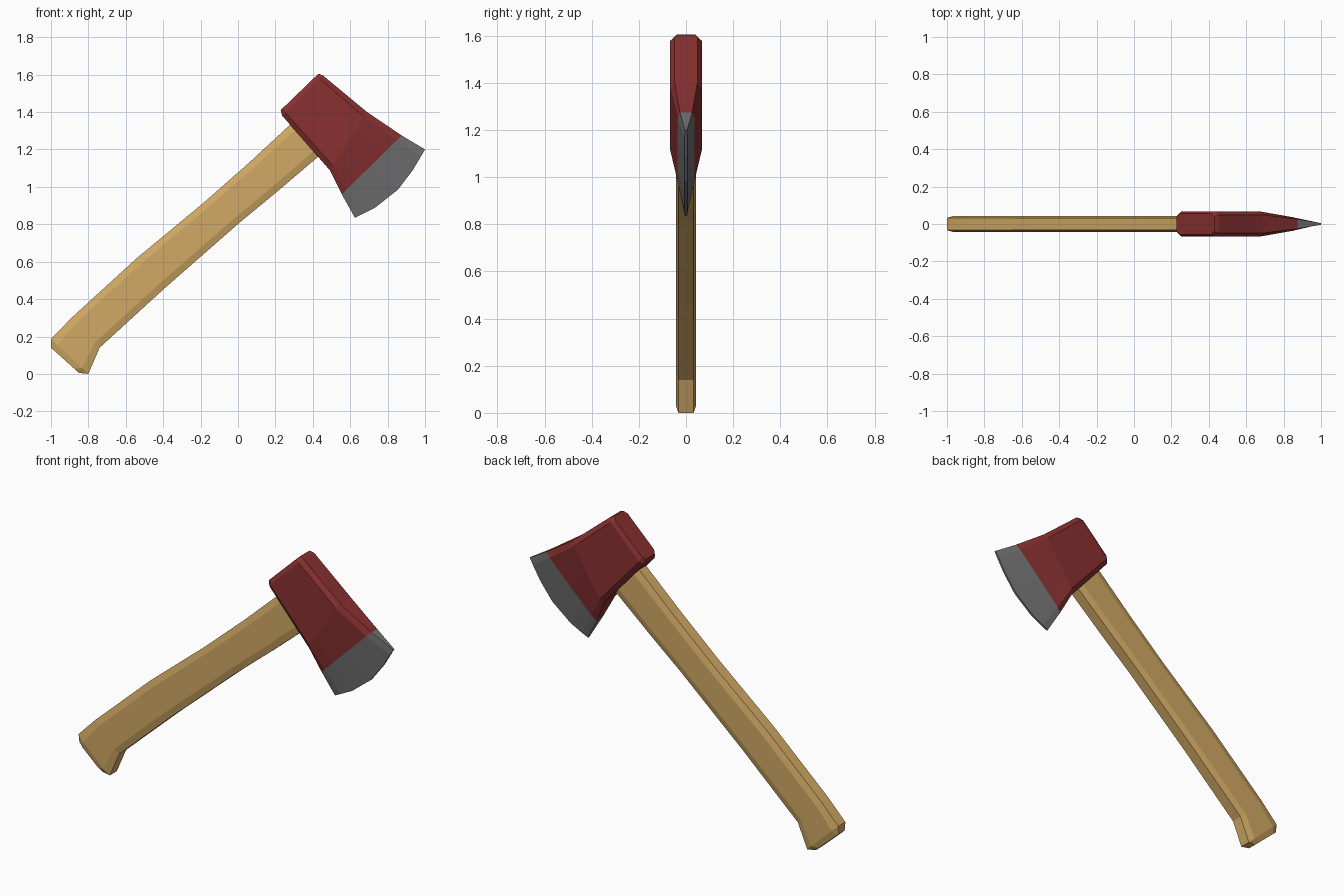
import bpy, bmesh
from mathutils import Vector

if "Cube" in bpy.data.objects:
    bpy.data.objects.remove(bpy.data.objects["Cube"])


def material(name, rgb):
    m = bpy.data.materials.new(name)
    m.diffuse_color = (*rgb, 1)
    m.use_nodes = True
    m.node_tree.nodes["Principled BSDF"].inputs["Base Color"].default_value = m.diffuse_color
    return m


def sample(line, t):
    """Point at fraction t along a polyline of (x, z) points."""
    k = t * (len(line) - 1)
    i = min(int(k), len(line) - 2)
    return Vector(line[i]).lerp(Vector(line[i + 1]), k - i)


def loft(name, stations, fractions, narrow, mats, last_mat=0):
    """Skin chamfered sections; each station is (outline points, half thickness)."""
    bm = bmesh.new()
    n = len(fractions)
    rings = []
    for line, w in stations:
        sides = []
        for s in (-1, 1):
            col = []
            for i, t in enumerate(fractions):
                p = sample(line, t)
                y = w * (narrow if i in (0, n - 1) else 1)
                col.append(bm.verts.new((p.x, s * y, p.y)))
            sides.append(col)
        rings.append(sides[0] + sides[1][::-1])
    for k, (a, b) in enumerate(zip(rings, rings[1:])):
        for i in range(2 * n):
            j = (i + 1) % (2 * n)
            f = bm.faces.new((a[i], a[j], b[j], b[i]))
            f.material_index = last_mat if k == len(rings) - 2 else 0
    # end caps as strips of quads
    for r, mi in ((rings[0], 0), (rings[-1], last_mat)):
        for i in range(n - 1):
            f = bm.faces.new((r[i], r[i + 1], r[-2 - i], r[-1 - i]))
            f.material_index = mi
    bmesh.ops.recalc_face_normals(bm, faces=bm.faces)
    me = bpy.data.meshes.new(name)
    bm.to_mesh(me)
    bm.free()
    for m in mats:
        me.materials.append(m)
    ob = bpy.data.objects.new(name, me)
    bpy.context.collection.objects.link(ob)
    return ob


wood = material("wood", (0.64, 0.40, 0.13))
red = material("red_paint", (0.25, 0.03, 0.03))
steel = material("steel", (0.17, 0.17, 0.17))

# Curved wooden handle, butt to head
loft("handle", [
    ([(-1.0, 0.14), (-0.85, 0.005)], 0.034),
    ([(-1.0, 0.187), (-0.80, 0.0)], 0.043),
    ([(-0.89, 0.30), (-0.74, 0.14)], 0.043),
    ([(-0.54, 0.62), (-0.39, 0.46)], 0.042),
    ([(-0.19, 0.91), (0.01, 0.81)], 0.042),
    ([(0.06, 1.13), (0.21, 0.975)], 0.042),
    ([(0.33, 1.38), (0.48, 1.205)], 0.042),
], [0, 0.17, 0.83, 1], 0.75, [wood])

# Painted head with a flared, curved steel cutting edge
loft("axe_head", [
    ([(0.43, 1.605), (0.228, 1.41)], 0.056),
    ([(0.455, 1.595), (0.235, 1.382)], 0.068),
    ([(0.69, 1.40), (0.49, 1.09)], 0.067),
    ([(0.875, 1.275), (0.555, 0.96)], 0.036),
    ([(1.0, 1.20), (0.935, 1.09), (0.855, 0.985),
      (0.735, 0.89), (0.625, 0.835)], 0.006),
], [0, 0.08, 0.25, 0.5, 0.75, 0.92, 1], 0.72, [red, steel], last_mat=1)
